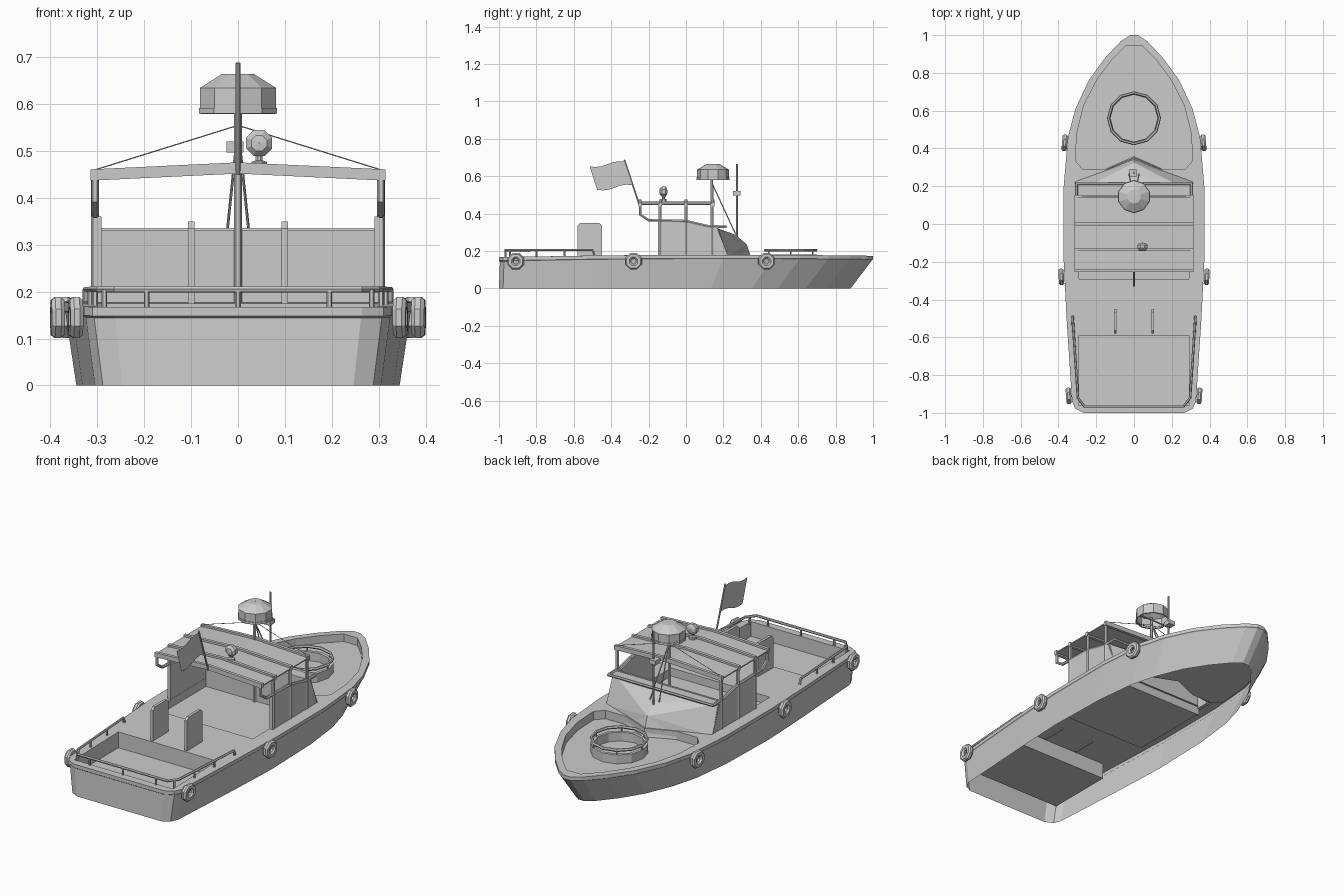
import bpy, bmesh, math
from mathutils import Vector

cube = bpy.data.objects.get("Cube")
if cube:
    bpy.data.objects.remove(cube, do_unlink=True)


def finish(name, bm):
    mesh = bpy.data.meshes.new(name)
    bm.to_mesh(mesh)
    bm.free()
    ob = bpy.data.objects.new(name, mesh)
    bpy.context.collection.objects.link(ob)
    return ob


def from_faces(name, verts, faces):
    bm = bmesh.new()
    vs = [bm.verts.new(v) for v in verts]
    for f in faces:
        bm.faces.new([vs[i] for i in f])
    bmesh.ops.recalc_face_normals(bm, faces=bm.faces)
    return finish(name, bm)


def box(name, x, y, z):
    verts = [(a, b, c) for a in x for b in y for c in z]
    return from_faces(name, verts, [(0, 1, 3, 2), (4, 6, 7, 5), (0, 4, 5, 1),
                                    (2, 3, 7, 6), (0, 2, 6, 4), (1, 5, 7, 3)])


def skin(name, rings, closed=True):
    """Join rings of equal length with quads."""
    n = len(rings[0])
    last = n if closed else n - 1
    faces = [(r * n + i, r * n + (i + 1) % n, (r + 1) * n + (i + 1) % n, (r + 1) * n + i)
             for r in range(len(rings) - 1) for i in range(last)]
    return from_faces(name, [v for ring in rings for v in ring], faces)


def tube(name, pts, r=0.006, cyclic=False):
    curve = bpy.data.curves.new(name, 'CURVE')
    curve.dimensions = '3D'
    curve.bevel_depth = r
    curve.bevel_resolution = 1
    curve.use_fill_caps = True
    s = curve.splines.new('POLY')
    s.points.add(len(pts) - 1)
    for p, co in zip(s.points, pts):
        p.co = (*co, 1)
    s.use_cyclic_u = cyclic
    s.use_smooth = False
    ob = bpy.data.objects.new(name, curve)
    bpy.context.collection.objects.link(ob)
    return ob


def lathe(name, profile, centre, sides, axis='Z'):
    rings = []
    for r, h in profile:
        ring = []
        for i in range(sides):
            a = math.tau * (i + 0.5) / sides
            u, v = r * math.cos(a), r * math.sin(a)
            off = {'Z': (u, v, h), 'X': (h, u, v), 'Y': (u, h, v)}[axis]
            ring.append(Vector(centre) + Vector(off))
        rings.append(ring)
    return skin(name, rings)


def mirror_loop(half):
    return half + [(-x, y) for x, y in reversed(half) if x]


def sheer(y):
    return 0.18 - 0.009 * (y - 0.2) ** 2


# Hull shell, open underneath, with a rubbing strip
outline = mirror_loop([(.265, -1), (.31, -.978), (.328, -.94), (.357, -.5), (.372, -.2),
                       (.372, .2), (.35, .46), (.31, .61), (.24, .76), (.157, .875),
                       (.07, .968), (.02, 1)])


def hull_ring(drop, grow=1.0):
    return [(x * grow, y * (1 + grow) / 2, sheer(y) - drop) for x, y in outline]


def forward(y):
    return min(1, max(0, (y + .25) / .8))


keel = [(x * (.93 - .05 * forward(y)), y - .12 * forward(y), 0) for x, y in outline]
skin("hull", [keel, hull_ring(.023, .99), hull_ring(.019), hull_ring(0)])

# Main deck with openings for the wells, cockpit and hood
aft_well = [(-.29, -.96), (.29, -.96), (.29, -.59), (-.29, -.59)]
cockpit = [(-.29, -.29), (.29, -.29), (.29, .15), (-.29, .15)]
hood_gap = mirror_loop([(.3, .165), (.3, .222), (.15, .283), (0, .343)])
bow_well = mirror_loop([(0, .35), (.145, .29), (.27, .29), (.31, .335), (.303, .48),
                        (.265, .63), (.195, .765), (.12, .865), (.04, .945)])
bm = bmesh.new()
for loop in (outline, aft_well, cockpit, hood_gap, bow_well):
    vs = [bm.verts.new((x, y, 0)) for x, y in loop]
    for a, b in zip(vs, vs[1:] + vs[:1]):
        bm.edges.new((a, b))
bmesh.ops.triangle_fill(bm, use_beauty=True, use_dissolve=False, edges=bm.edges[:], normal=(0, 0, 1))
for v in bm.verts:
    v.co.z = sheer(v.co.y)
finish("deck", bm)

# Sunken floors with their walls
for name, loop, z in (("aft_well", aft_well, .09), ("cockpit", cockpit, .135),
                      ("bow_well", bow_well, .135)):
    n = len(loop)
    verts = [(x, y, sheer(y)) for x, y in loop] + [(x, y, z) for x, y in loop]
    faces = [(i, (i + 1) % n, n + (i + 1) % n, n + i) for i in range(n)]
    from_faces(name, verts, faces + [tuple(range(n, 2 * n))])


# Gun tub ring on the bow
def ring(r, z):
    return [(r * math.cos(math.tau * i / 12), .56 + r * math.sin(math.tau * i / 12), z)
            for i in range(12)]


tube("tub_rail", ring(.135, .205), .008, True)
skin("tub_wall", [ring(.124, .135), ring(.124, .182), ring(.14, .182), ring(.14, .135)])
for i, (x, y, z) in enumerate(ring(.135, .205)[::2]):
    tube(f"tub_post_{i}", [(x, y, .17), (x, y, z)], .004)

# Stern handrail with stanchions
half = [(.325, -.49, .18), (.325, -.5, .205), (.297, -.92, .205), (.262, -.966, .205)]
tube("stern_rail", half + [(-x, y, z) for x, y, z in reversed(half)], .007)
stands = [(x, -.966) for x in (-.195, 0, .195)]
stands += [(s * x, y) for s in (-1, 1) for x, y in ((.315, -.65), (.305, -.8), (.285, -.942))]
for i, (x, y) in enumerate(stands):
    tube(f"stern_stanchion_{i}", [(x, y, .16), (x, y, .205)], .006)

# Seat backs
profile = [(-.58, .17), (-.45, .17), (-.45, .335), (-.465, .35), (-.565, .35), (-.58, .335)]
for x in (-.1, .1):
    rings = [[(x + d, y, z) for y, z in profile] for d in (-.007, .007)]
    skin("seat_edge", rings)
    for k, r in enumerate(rings):
        from_faces(f"seat_side_{k}", r, [tuple(range(len(r)))])

# Tyre fenders along both sides, turned to follow the hull
tyre = [(.015, -.006), (.024, -.014), (.04, -.014), (.047, -.006),
        (.047, .006), (.04, .014), (.024, .014), (.015, .006), (.015, -.006)]
for s in (-1, 1):
    for y, x, turn in ((.43, .367, 5), (-.28, .385, -3), (-.91, .346, -4)):
        fender = lathe("fender", tyre, (0, 0, 0), 8, 'X')
        fender.location = (s * x, y, .145)
        fender.rotation_euler.z = math.radians(s * turn)

# Cabin walls, posts and side rails
box("cabin_front", (-.3, .3), (.145, .155), (.135, .332))
box("window_sill", (-.31, .31), (.15, .215), (.322, .33))
tube("sill_bar", [(-.31, .213, .33), (.31, .213, .33)], .007)
for s in (-1, 1):
    side = [(-.15, .17), (.225, .17), (.17, .325), (.12, .33), (0, .36), (-.15, .36)]
    panel = from_faces("cabin_side", [(s * .3, y, z) for y, z in side], [tuple(range(6))])
    thick = panel.modifiers.new("thickness", 'SOLIDIFY')
    thick.thickness = .018
    thick.offset = 0
    for y in (-.14, 0, .14):
        tube("cabin_post", [(s * .305, y, .17), (s * .305, y, .455)], .009)
    path = [(-.245, .455), (-.245, .395), (-.2, .365), (0, .36), (.12, .332), (.213, .33)]
    tube("side_rail", [(s * .305, y, z) for y, z in path], .008)


# Arched roof with cross ribs
def arch(name, y0, y1, low, high):
    shape = [(x, .015 * (1 - abs(x) / .315)) for x in (-.315, -.16, 0, .16, .315)]
    section = [(x, high + r) for x, r in shape] + [(x, low + r) for x, r in reversed(shape)]
    rings = [[(x, y, z) for x, z in section] for y in (y0, y1)]
    skin(name, rings)
    for k, r in enumerate(rings):
        from_faces(f"{name}_end_{k}", r, [(i, i + 1, 8 - i, 9 - i) for i in range(4)])


arch("roof", -.25, .15, .445, .451)
for y in (-.245, -.135, 0, .145):
    arch("roof_rib", y - .008, y + .008, .437, .461)

# Faceted hood in front of the cabin
from_faces("hood", [(.312, .165, .322), (.312, .225, .175), (0, .265, .287), (0, .325, .235),
                    (0, .357, .135), (-.312, .165, .322), (-.312, .225, .175), (.15, .291, .14),
                    (-.15, .291, .14)],
           [(0, 3, 2), (0, 1, 3), (1, 7, 3), (7, 4, 3), (5, 2, 3), (5, 3, 6),
            (6, 3, 8), (8, 3, 4), (0, 2, 5)])

# Radar dome on its mast, with stays
lathe("radar_dome", [(.081, .58), (.088, .58), (.088, .592), (.085, .592),
                     (.085, .635), (.037, .664), (0.001, .665)], (0, .145, 0), 10)
tube("radar_mast", [(0, .138, .135), (0, .138, .6)], .008)
tube("radar_arm", [(-.08, .145, .583), (.08, .145, .583)], .004)
for s in (-1, 1):
    tube("roof_stay", [(0, .145, .555), (s * .305, .145, .46)], .0015)
    tube("mast_strut", [(0, .145, .55), (s * .027, .265, .29)], .003)

# Whip antenna with box
tube("antenna", [(0, .272, .27), (0, .272, .665)], .006)
box("antenna_box", (-.025, .012), (.25, .292), (.497, .52))

# Searchlight on the roof
lathe("searchlight", [(.001, -.022), (.018, -.02), (.03, -.008), (.03, .01),
                      (.016, .019), (.001, .021)], (.045, -.12, .517), 8, 'Y')
lathe("searchlight_foot", [(.018, .455), (.018, .477), (.008, .48), (.008, .5)], (.045, -.12, 0), 8)

# Leaning flagstaff and flag
tube("flagstaff", [(0, -.25, .45), (0, -.33, .688)], .005)
skin("flag", [[(0, -.325 + .04 * k - .19 * i / 6,
                .677 - .125 * k - .025 * i / 6 + .008 * math.sin(i * 1.05))
               for i in range(7)] for k in (0, 1)], closed=False)
